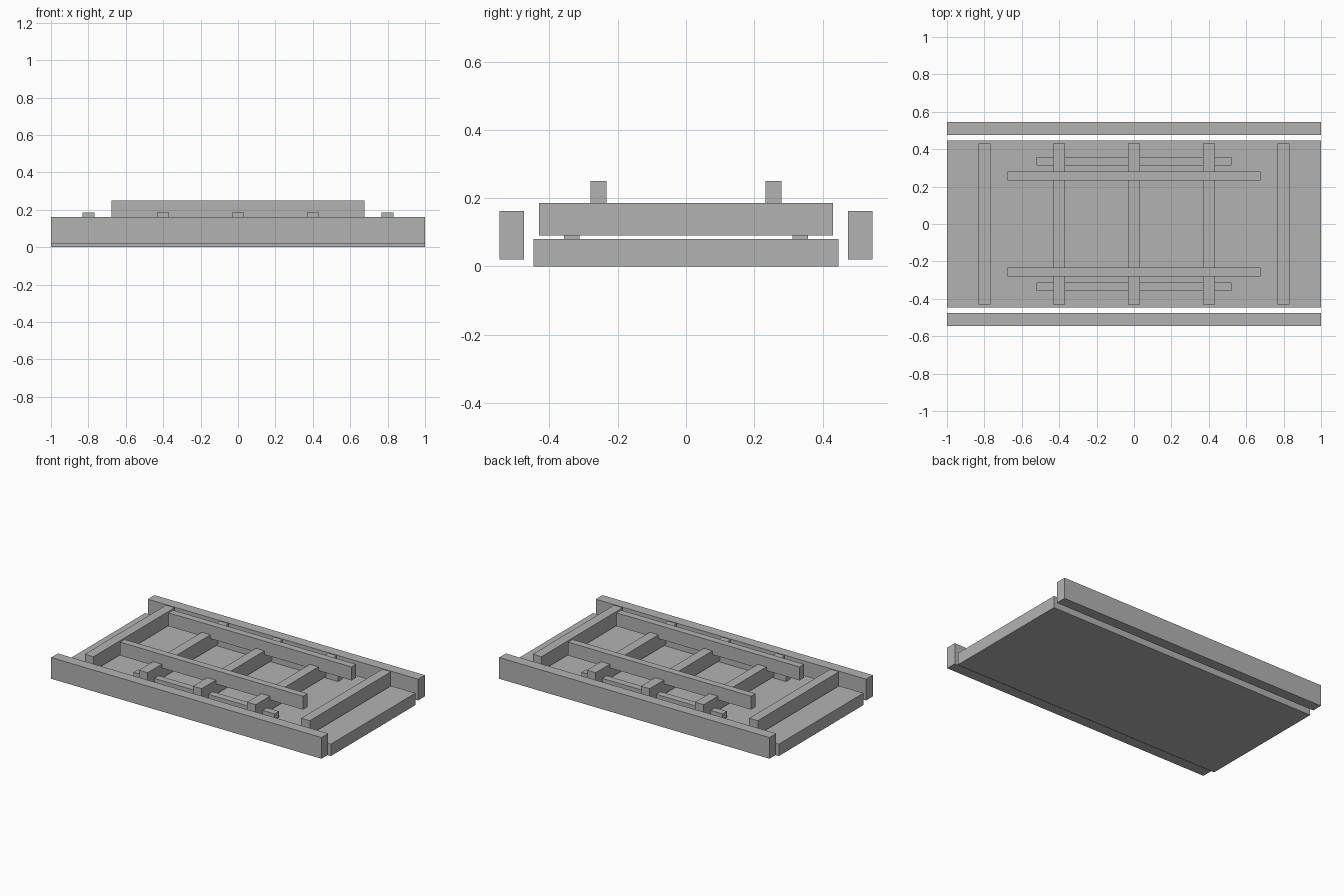
import bpy

cube = bpy.data.objects.get("Cube")
if cube:
    bpy.data.objects.remove(cube, do_unlink=True)

# Single plain grey finish
grey = bpy.data.materials.new("plain_grey")
grey.use_nodes = True
colour = (0.45, 0.45, 0.45, 1)
grey.diffuse_color = colour
grey.node_tree.nodes["Principled BSDF"].inputs["Base Color"].default_value = colour


def box(name, x, y, z):
    """Box spanning the given (low, high) range on each axis."""
    spans = (x, y, z)
    bpy.ops.mesh.primitive_cube_add(size=1, location=[(a + b) / 2 for a, b in spans])
    ob = bpy.context.object
    ob.name = name
    ob.scale = [b - a for a, b in spans]
    bpy.ops.object.transform_apply(location=False, rotation=False, scale=True)
    ob.data.materials.append(grey)
    return ob


def box_pair(name, x, y, z):
    """Matching boxes at the front and back."""
    box("front_" + name, x, (-y[1], -y[0]), z)
    box("back_" + name, x, y, z)


# Base deck
box("deck", (-1, 1), (-0.447, 0.447), (0, 0.08))

# Side rails standing clear of the deck
box_pair("side_rail", (-1, 1), (0.475, 0.546), (0.02, 0.162))

# Crossbars held just above the deck
for i in range(5):
    x = -0.8 + 0.4 * i
    box(f"crossbar_{i + 1}", (x - 0.032, x + 0.032), (-0.43, 0.43), (0.09, 0.185))

# Long beams resting over the crossbars
box_pair("long_beam", (-0.677, 0.677), (0.233, 0.28), (0.16, 0.25))

# Low rods running beneath the crossbars
box_pair("low_rod", (-0.522, 0.522), (0.312, 0.358), (0.08, 0.12))
